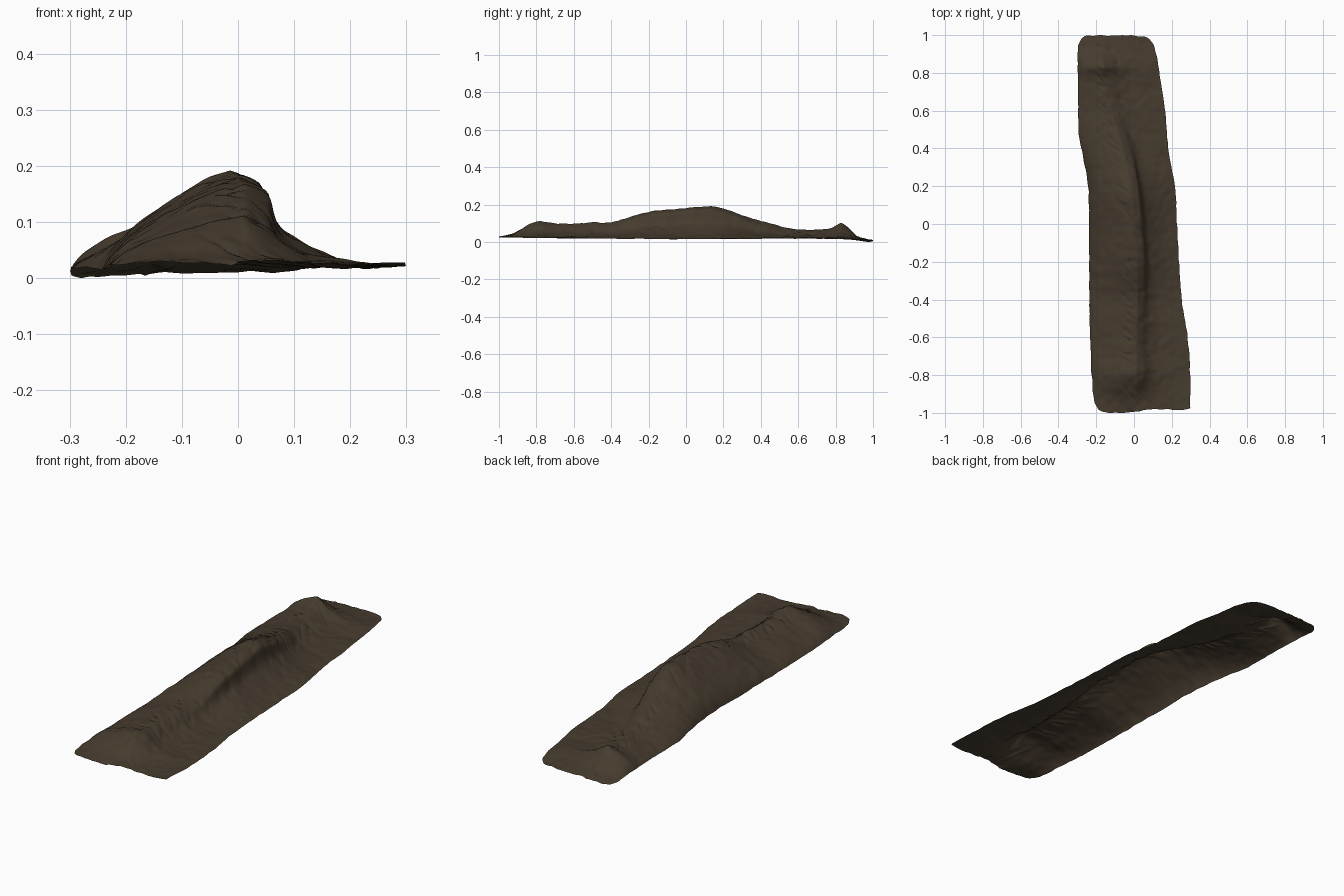
import bpy, bmesh, math
from mathutils import Vector, noise

cube = bpy.data.objects.get("Cube")
if cube:
    bpy.data.objects.remove(cube, do_unlink=True)


def flat_material(name, colour):
    mat = bpy.data.materials.new(name)
    mat.use_nodes = True
    mat.diffuse_color = colour
    shader = mat.node_tree.nodes["Principled BSDF"]
    shader.inputs["Base Color"].default_value = colour
    shader.inputs["Roughness"].default_value = 0.9
    return mat


def curve(points):
    """Smoothly eased lookup through (position, value) pairs."""
    def value(p):
        if p <= points[0][0]:
            return points[0][1]
        for i in range(len(points) - 1):
            (a, va), (b, vb) = points[i], points[i + 1]
            if p <= b:
                before = points[max(i - 1, 0)]
                after = points[min(i + 2, len(points) - 1)]
                ma = (vb - before[1]) / (b - before[0])
                mb = (after[1] - va) / (after[0] - a)
                t, w = (p - a) / (b - a), b - a
                return ((2*t**3 - 3*t**2 + 1) * va + (t**3 - 2*t**2 + t) * w * ma
                        + (3*t**2 - 2*t**3) * vb + (t**3 - t**2) * w * mb)
        return points[-1][1]
    return value


# Outline and ridge of the ground strip, along its length
left_edge = curve([(-1, -.19), (-.95, -.215), (-.6, -.235), (-.2, -.24), (.2, -.245),
                   (.38, -.275), (.5, -.295), (.9, -.3), (.96, -.3), (1, -.28)])
right_edge = curve([(-1, .295), (-.8, .295), (-.6, .28), (-.4, .25), (0, .225),
                    (.2, .215), (.4, .18), (.6, .164), (.8, .135), (.92, .115),
                    (.97, .102), (1, .08)])
ridge_line = curve([(-1, .03), (-.8, .01), (-.6, .01), (-.4, .015), (-.2, .012), (0, -.002),
                    (.2, -.025), (.4, -.06), (.6, -.12), (.85, -.165), (1, -.16)])
ridge_top = curve([(-1, .033), (-.93, .05), (-.8, .113), (-.7, .104), (-.5, .107), (-.38, .115),
                   (-.2, .165), (0, .186), (.12, .195), (.2, .183), (.3, .148), (.42, .112),
                   (.58, .074), (.72, .07), (.78, .08), (.83, .106), (.87, .08),
                   (.92, .035), (1, .012)])
base_level = curve([(-1, .031), (-.8, .026), (0, .02), (.6, .023), (.85, .021), (1, .008)])
# Height share from the edge (0) to the ridge (1)
left_slope = curve([(0, 0), (.06, .16), (.2, .38), (.5, .68), (.8, .91), (1, 1)])
gentle_slope = curve([(0, 0), (.3, .07), (.57, .18), (.75, .43), (.9, .8), (1, 1)])
steep_slope = curve([(0, 0), (.3, .14), (.5, .27), (.65, .4), (.74, .53), (.8, .72),
                     (.85, .87), (.92, .96), (1, 1)])

HALF, LENGTH = 44, 300


def surface_point(col, row):
    s = col / HALF - 1
    v = 2 * row / LENGTH - 1
    ridge = ridge_line(v) + .006 * noise.noise(Vector((0, v * 14, 3)))
    edge = left_edge(v) if s < 0 else right_edge(v)
    near = 1 - abs(s)
    x = ridge + (edge - ridge) * abs(s)
    # Rounded far end and a slightly hollow near end
    y = v * (1 - .02 * abs(s) ** 8)
    if v < 0:
        hollow = .02 * math.exp(-((s - .35) / .5) ** 2) + .005 * max(0, s)
        y += hollow * abs(v) ** 8
    low, top = base_level(v), ridge_top(v)
    if s < 0:
        share = left_slope(near)
    else:
        # Wall beside the tallest stretch, gentle elsewhere
        tall = min(1, max(0, (top - .1) / .06))
        share = gentle_slope(near) * (1 - tall) + steep_slope(near) * tall
        x += .008 * tall * math.exp(-((near - .85) / .05) ** 2)
        low += .007 * max(0, v) ** 8
    z = low + (top - low) * share
    # Broad lumps, folds running off the ridge, and ragged rims
    p = Vector((x, y, 0))
    body = min(1, near * 8)
    z += body * .004 * noise.noise(p * 9)
    z += body * .003 * noise.noise(p * 26)
    fold = abs(noise.noise(Vector((x * 6, y * 16 + x * 12, 8))))
    z -= .006 * max(0, 1 - fold * 7) * math.exp(-((abs(s) - .18) / .16) ** 2)
    x += .004 * abs(s) ** 6 * noise.noise(Vector((s, y * 20, 5)))
    y += .005 * abs(v) ** 30 * noise.noise(Vector((x * 25, v, 9)))
    z += .004 * abs(s) ** 4 * noise.noise(Vector((s * 3, y * 7, 1)))
    # Far left corner droops to the floor
    z -= .004 * max(0, v) ** 8 * max(0, -s)
    return Vector((x, y, max(z, 0)))


# Ground strip as one open draped sheet
bm = bmesh.new()
rows = [[bm.verts.new(surface_point(c, r)) for c in range(2 * HALF + 1)]
        for r in range(LENGTH + 1)]
for lower, upper in zip(rows, rows[1:]):
    for c in range(2 * HALF):
        bm.faces.new((lower[c], lower[c + 1], upper[c + 1], upper[c]))

# Settle the sheet on the floor, centred
for axis in range(3):
    values = [v.co[axis] for v in bm.verts]
    shift = min(values) if axis == 2 else (min(values) + max(values)) / 2
    for v in bm.verts:
        v.co[axis] -= shift

mesh = bpy.data.meshes.new("earth_ridge")
bm.to_mesh(mesh)
bm.free()
ridge_object = bpy.data.objects.new("earth_ridge", mesh)
bpy.context.collection.objects.link(ridge_object)
mesh.materials.append(flat_material("dark brown earth", (.062, .045, .028, 1)))
bpy.context.view_layer.objects.active = ridge_object
ridge_object.select_set(True)
bpy.ops.object.shade_smooth_by_angle(angle=math.radians(50))
